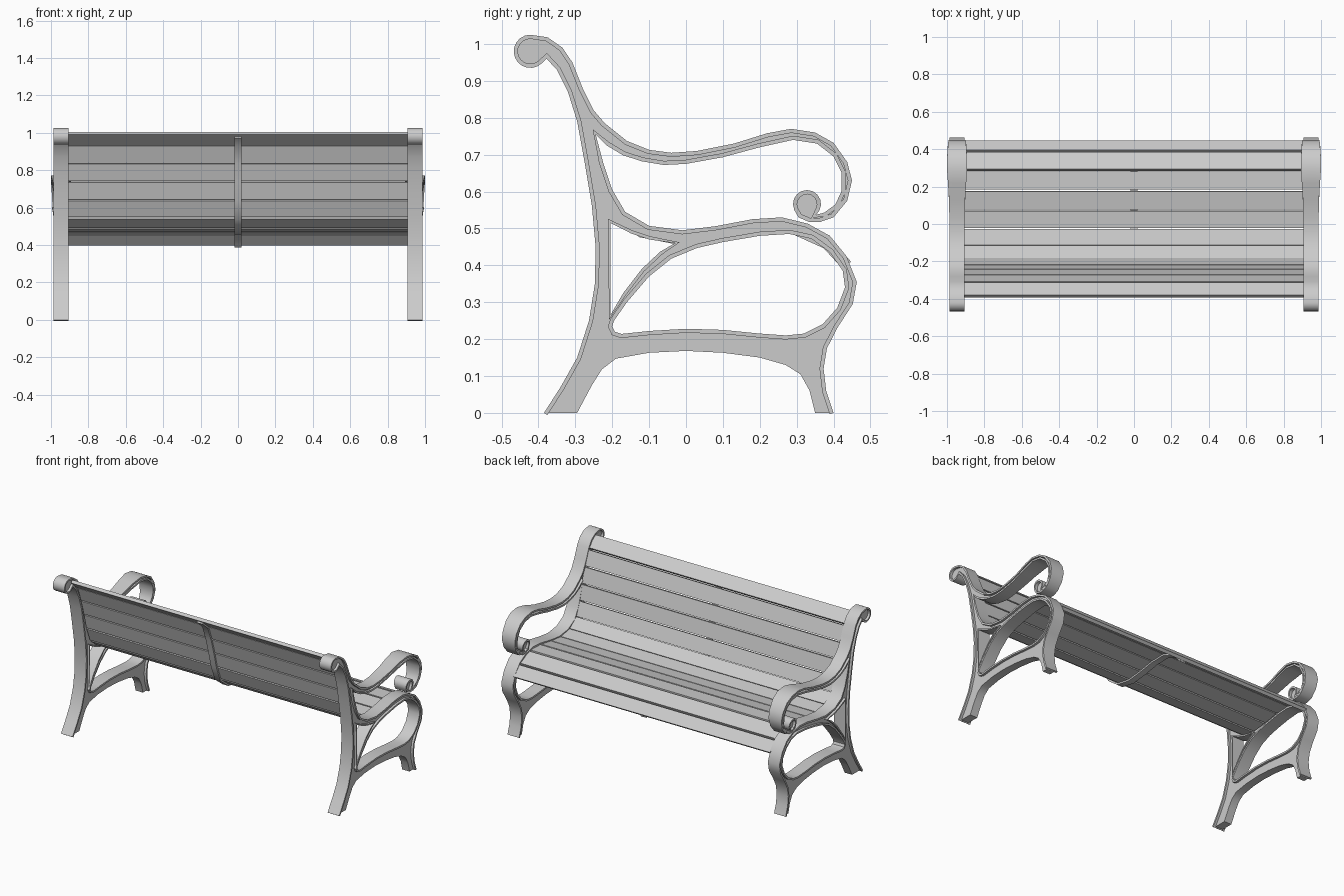
import bpy, math
from mathutils import Vector
from mathutils.geometry import tessellate_polygon

if "Cube" in bpy.data.objects:
    bpy.data.objects.remove(bpy.data.objects["Cube"])

CX, HW = 0.946, 0.041          # side frame centre and half width


def arc(cy, cz, r, a0, a1, n):
    return [(cy + r * math.cos(math.radians(a0 + (a1 - a0) * i / n)),
             cz + r * math.sin(math.radians(a0 + (a1 - a0) * i / n))) for i in range(n + 1)]


def make(name, verts, faces, smooth=True):
    me = bpy.data.meshes.new(name)
    me.from_pydata(verts, [], faces)
    ob = bpy.data.objects.new(name, me)
    bpy.context.collection.objects.link(ob)
    bpy.ops.object.select_all(action='DESELECT')
    ob.select_set(True)
    bpy.context.view_layer.objects.active = ob
    bpy.ops.object.mode_set(mode='EDIT')
    bpy.ops.mesh.select_all(action='SELECT')
    bpy.ops.mesh.normals_make_consistent(inside=False)
    bpy.ops.object.mode_set(mode='OBJECT')
    if smooth:
        bpy.ops.object.shade_smooth_by_angle(angle=math.radians(35))
    return ob


def offset(path, d, closed):
    """Shift a y-z path to its right-hand side."""
    pts = [Vector(p) for p in path]
    n, out = len(pts), []
    for i, p in enumerate(pts):
        a = pts[i - 1] if (closed or i > 0) else None
        b = pts[(i + 1) % n] if (closed or i < n - 1) else None
        d1 = (p - a).normalized() if a is not None else (b - p).normalized()
        d2 = (b - p).normalized() if b is not None else d1
        n1, n2 = Vector((d1.y, -d1.x)), Vector((d2.y, -d2.x))
        m = (n1 + n2).normalized()
        out.append(p + m * d / max(m.dot(n1), 0.7))
    return out


def band(name, path, t0, t1, cx, hw, closed=False, smooth=True):
    """Strip of rectangular section following a y-z path."""
    verts, faces = [], []
    for p, q in zip(offset(path, t0, closed), offset(path, t1, closed)):
        h = hw(p) if callable(hw) else hw
        verts += [(cx - h, *p), (cx + h, *p), (cx + h, *q), (cx - h, *q)]
    n = len(path)
    for i in range(n if closed else n - 1):
        a, b = 4 * i, 4 * ((i + 1) % n)
        faces += [(a + k, a + (k + 1) % 4, b + (k + 1) % 4, b + k) for k in range(4)]
    if not closed:
        faces += [(0, 1, 2, 3), tuple(4 * n - 4 + k for k in range(4))]
    return make(name, verts, faces, smooth)


def plate(name, loops, cx, h):
    """Flat plate with holes."""
    tris = tessellate_polygon([[Vector((0, *p)) for p in lp] for lp in loops])
    flat = [p for lp in loops for p in lp]
    n = len(flat)
    verts = [(cx - h, *p) for p in flat] + [(cx + h, *p) for p in flat]
    faces = [tuple(t) for t in tris] + [tuple(i + n for i in t) for t in tris]
    s = 0
    for lp in loops:
        m = len(lp)
        for i in range(m):
            a, b = s + i, s + (i + 1) % m
            faces.append((a, b, b + n, a + n))
        s += m
    return make(name, verts, faces)


# Side frame outline: back edge, top scroll, arm, arm scroll, seat edge, front leg
back = [(-.385, 0), (-.34, .07), (-.295, .15), (-.263, .25), (-.247, .35), (-.245, .45),
        (-.255, .56), (-.275, .68), (-.295, .79), (-.32, .87), (-.35, .93), (-.378, .96)]
top_scroll = arc(-.422, .98, .045, -45, -270, 12)
arm_top = [(-.375, 1.018), (-.335, .99), (-.308, .95), (-.28, .88), (-.25, .82), (-.22, .785),
           (-.16, .737), (-.1, .713), (-.04, .705), (.03, .71), (.13, .73), (.22, .758), (.285, .77),
           (.35, .76), (.4, .732), (.437, .68), (.45, .63), (.437, .575), (.4, .53)]
arm_scroll = [(.365, .518), (.335, .517), (.305, .53)] + arc(.328, .566, .038, 205, -50, 11)
arm_under = [(.375, .543), (.405, .565), (.421, .6), (.422, .65), (.4, .695), (.355, .73),
             (.29, .74), (.2, .72), (.1, .693), (0, .675), (-.06, .672), (-.12, .682),
             (-.17, .698), (-.215, .725), (-.245, .755)]
seat_edge = [(-.225, .68), (-.2, .605), (-.165, .545), (-.1, .507), (-.01, .495), (.08, .506),
             (.18, .525), (.26, .53), (.33, .513), (.39, .48), (.435, .425), (.463, .355),
             (.452, .295), (.41, .23), (.382, .175), (.373, .12), (.38, .06), (.4, 0)]
rim_path = back + top_scroll + arm_top + arm_scroll + arm_under + seat_edge
arch = [(.35, 0), (.335, .06), (.31, .105), (.27, .13), (.2, .15), (.1, .163), (0, .168),
        (-.1, .163), (-.19, .147), (-.228, .118), (-.255, .075), (-.295, 0)]

# Openings, listed anticlockwise
loop_hole = [(-.2, .235), (-.193, .22), (-.175, .214), (-.1, .222), (0, .228), (.1, .225),
             (.2, .215), (.27, .21), (.32, .215), (.37, .24), (.41, .285), (.431, .34),
             (.425, .385), (.39, .435), (.34, .472), (.28, .485), (.2, .48), (.1, .463),
             (.03, .447), (-.04, .418), (-.1, .37), (-.16, .3), (-.195, .25)]
brace_hole = [(-.205, .265), (-.17, .325), (-.12, .39), (-.07, .437), (-.03, .46),
              (-.1, .47), (-.15, .487), (-.205, .515)]


def rim_width(p):
    """The arm rest swells sideways near the hand."""
    lift = min(max((p[1] - .56) / .08, 0), 1)
    return HW + .013 * lift * math.exp(-((p[0] - .32) / .14) ** 2)


for side, cx in (("left", -CX), ("right", CX)):
    plate(side + "_frame_web", [rim_path + arch, loop_hole, brace_hole], cx, 0.026)
    band(side + "_frame_rim", rim_path, 0, .011, cx, rim_width)
    band(side + "_loop_rim", loop_hole, 0, .011, cx, HW, closed=True)
    band(side + "_brace_rim", brace_hole, 0, .009, cx, HW, closed=True)

# Slats between successive points of the seat curve
curve = [(-.39, 1.0), (-.317, .937), (-.281, .84), (-.252, .74), (-.227, .642), (-.19, .55),
         (-.118, .495), (-.025, .477), (.075, .488), (.18, .506), (.285, .508), (.385, .463),
         (.443, .4)]
for i, (a, b) in enumerate(zip(curve, curve[1:])):
    a, b = Vector(a), Vector(b)
    g = (b - a).normalized() * .004
    band(("back_slat_%d" if i < 5 else "seat_slat_%d") % i, [a + g, b - g],
         -.01, .01, 0, .91, smooth=False)

# Centre strap behind and under the slats
band("centre_strap", [(-.375, .987)] + curve[1:], .01, .02, 0, .02)
